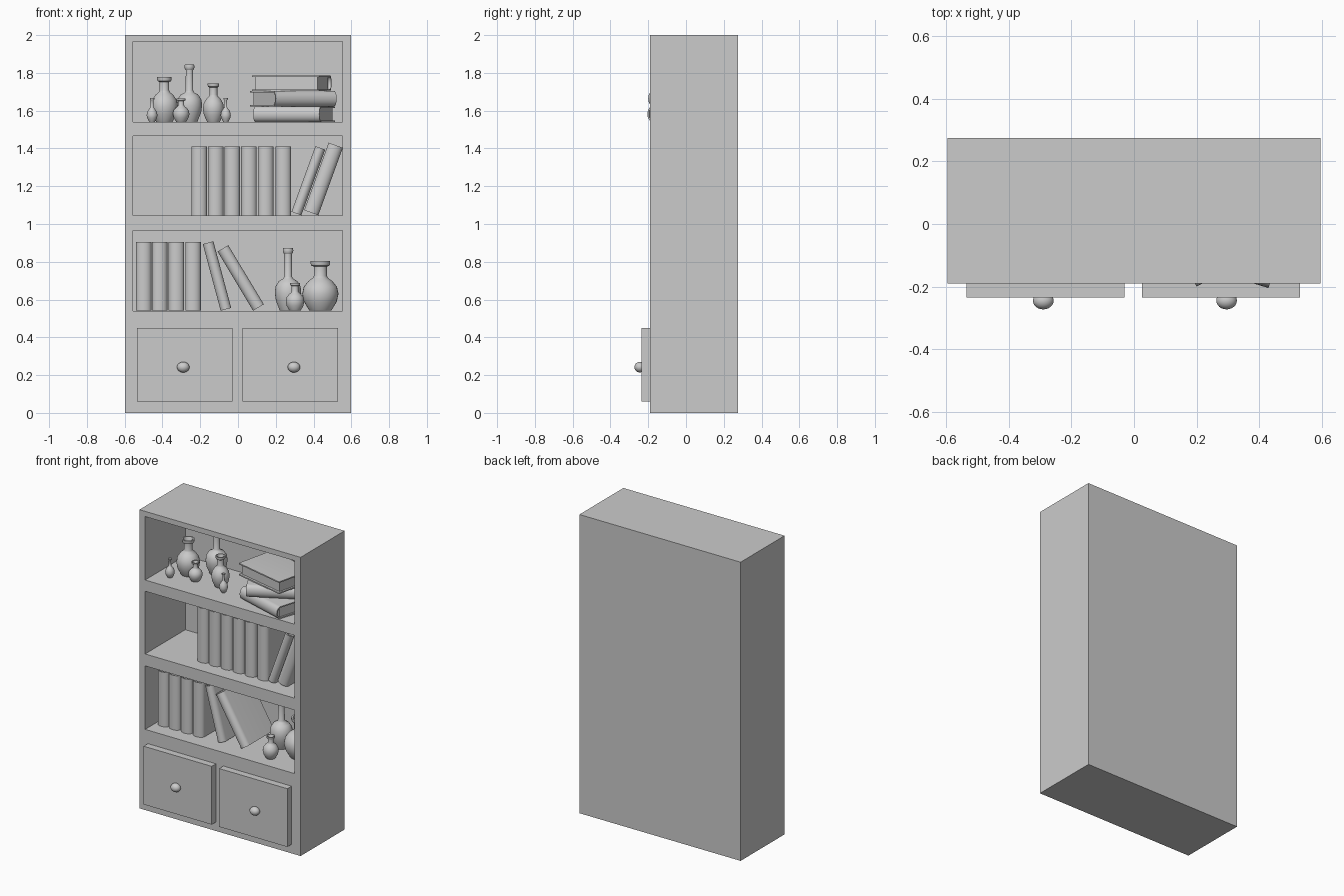
import bpy, bmesh, math
from mathutils import Matrix, Vector

if "Cube" in bpy.data.objects:
    bpy.data.objects.remove(bpy.data.objects["Cube"])

R, T = Matrix.Rotation, Matrix.Translation


def add_object(name, bm, smooth=False):
    bmesh.ops.recalc_face_normals(bm, faces=bm.faces)
    me = bpy.data.meshes.new(name)
    bm.to_mesh(me)
    bm.free()
    ob = bpy.data.objects.new(name, me)
    bpy.context.collection.objects.link(ob)
    if smooth:
        bpy.ops.object.select_all(action='DESELECT')
        ob.select_set(True)
        bpy.context.view_layer.objects.active = ob
        bpy.ops.object.shade_smooth_by_angle(angle=math.radians(35))
    return ob


def add_box(bm, lo, hi):
    lo, hi = Vector(lo), Vector(hi)
    m = T((lo + hi) / 2) @ Matrix.Diagonal((*(hi - lo), 1))
    return bmesh.ops.create_cube(bm, size=1, matrix=m)


def box(name, lo, hi):
    bm = bmesh.new()
    add_box(bm, lo, hi)
    return add_object(name, bm)


# Cabinet carcass with three shelf openings
cabinet = box("cabinet", (-0.597, -0.19, 0), (0.597, 0.275, 2))
for z0, z1 in ((0.54, 0.965), (1.045, 1.465), (1.54, 1.965)):
    cutter = box("opening_cutter", (-0.555, -0.4, z0), (0.552, 0.235, z1))
    cutter.hide_render = True
    mod = cabinet.modifiers.new("opening", 'BOOLEAN')
    mod.object, mod.operation, mod.solver = cutter, 'DIFFERENCE', 'EXACT'
    bpy.context.view_layer.objects.active = cabinet
    bpy.ops.object.modifier_apply(modifier=mod.name)
    bpy.data.objects.remove(cutter)

# Drawers and knobs
for side, x0, x1, kx in (("left", -0.535, -0.03, -0.29), ("right", 0.025, 0.53, 0.296)):
    box(side + "_drawer", (x0, -0.235, 0.06), (x1, -0.18, 0.45))
    bm = bmesh.new()
    bmesh.ops.create_uvsphere(bm, u_segments=24, v_segments=14, radius=1,
                              matrix=T((kx, -0.245, 0.242)) @ Matrix.Diagonal((0.033, 0.028, 0.028, 1)))
    add_object(side + "_knob", bm, True)

L, D, W = 0.365, 0.29, 0.082


def book(name, matrix, w=W, h=L):
    """Book standing on z=0, rounded spine at y=0 facing -y, pages set in."""
    t, bulge, n = 0.008, 0.03, 12
    bm = bmesh.new()

    def outline(a, b, y0):
        pts = [(a, D)]
        for i in range(n + 1):
            ang = math.pi * i / n
            pts.append((a * math.cos(ang), y0 - b * math.sin(ang)))
        return pts + [(-a, D)]
    outer = [bm.verts.new((x, y, 0)) for x, y in outline(w / 2, bulge, bulge)]
    inner = [bm.verts.new((x, y, 0)) for x, y in outline(w / 2 - t, bulge - t, bulge)]
    faces = [bm.faces.new((outer[i], outer[i + 1], inner[i + 1], inner[i]))
             for i in range(len(outer) - 1)]
    ext = bmesh.ops.extrude_face_region(bm, geom=faces, use_keep_orig=True)
    top = [v for v in ext["geom"] if isinstance(v, bmesh.types.BMVert)]
    bmesh.ops.translate(bm, verts=top, vec=(0, 0, h))
    p = w / 2 - t * 0.95
    add_box(bm, (-p, bulge, 0.012), (p, D - 0.015, h - 0.012))
    bm.transform(matrix)
    return add_object(name, bm, True)


# Upright books
for x in (-0.205, -0.118, -0.03, 0.058, 0.146, 0.24):
    book("middle_book", T((x, -0.1, 1.046)))
for x in (-0.499, -0.415, -0.326, -0.238):
    book("lower_book", T((x, -0.1, 0.541)))

# Leaning books, tilted about their lower corner
for x, z, tilt, w, h in ((0.335, 1.046, 20, 0.055, 0.37), (0.425, 1.046, 20, 0.08, 0.38),
                         (-0.092, 0.541, -15, 0.058, L), (0.08, 0.541, -31, 0.066, L)):
    s = math.copysign(w / 2, tilt)
    book("leaning_book", T((x, -0.1, z)) @ R(math.radians(tilt), 4, 'Y') @ T((-s, 0, 0)), w, h)

# Stacked books lying flat
for x, y, level, turn in ((0.081, -0.098, 0, -17), (0.2, -0.2, 1, 28), (0.495, 0.103, 2, 167)):
    z = 1.541 + W * (level + 0.5)
    book("stacked_book", T((x, y, z)) @ R(math.radians(turn), 4, 'Z') @ R(math.pi / 2, 4, 'Y'))

# Vase profiles: radius as share of widest radius, height as share of total
ROUND = [(0, 0), (0.6, 0), (0.64, 0.02), (0.9, 0.18), (1, 0.34), (0.92, 0.48), (0.66, 0.6),
         (0.42, 0.66), (0.36, 0.7), (0.36, 0.89), (0.5, 0.91), (0.54, 0.95), (0.54, 1),
         (0.42, 1), (0.3, 0.88), (0, 0.86)]
TALL = [(0, 0), (0.62, 0), (0.68, 0.03), (0.92, 0.16), (1, 0.28), (0.94, 0.39), (0.7, 0.47),
        (0.38, 0.51), (0.3, 0.54), (0.29, 0.9), (0.36, 0.92), (0.4, 0.96), (0.36, 1),
        (0.26, 1), (0.2, 0.92), (0, 0.9)]
SLIM = [(0, 0), (0.5, 0), (0.55, 0.02), (0.9, 0.16), (1, 0.28), (0.85, 0.44), (0.5, 0.55),
        (0.28, 0.62), (0.25, 0.9), (0.42, 0.96), (0.42, 1), (0.25, 0.99), (0.15, 0.92), (0, 0.9)]


def vase(name, profile, x, y, z, r, h):
    bm = bmesh.new()
    verts = [bm.verts.new((a * r, 0, b * h)) for a, b in profile]
    edges = [bm.edges.new(e) for e in zip(verts, verts[1:])]
    bmesh.ops.spin(bm, geom=verts + edges, cent=(0, 0, 0), axis=(0, 0, 1),
                   angle=2 * math.pi, steps=28, use_duplicate=False)
    bmesh.ops.remove_doubles(bm, verts=bm.verts, dist=1e-5)
    bm.transform(T((x, y, z)))
    add_object(name, bm, True)


# Vases on the top and lower shelves
for args in (("round_vase", ROUND, -0.39, 0.03, 1.541, 0.072, 0.237),
             ("tall_vase", TALL, -0.257, 0.14, 1.541, 0.067, 0.304),
             ("medium_vase", ROUND, -0.13, 0.0, 1.541, 0.056, 0.204),
             ("small_vase", ROUND, -0.301, -0.02, 1.541, 0.044, 0.124),
             ("slim_vase_left", SLIM, -0.455, -0.07, 1.541, 0.029, 0.125),
             ("slim_vase_right", SLIM, -0.065, -0.06, 1.541, 0.027, 0.125),
             ("lower_tall_vase", TALL, 0.265, 0.08, 0.541, 0.07, 0.333),
             ("lower_round_vase", ROUND, 0.436, 0.03, 0.541, 0.096, 0.262),
             ("lower_small_vase", ROUND, 0.302, -0.085, 0.541, 0.049, 0.146)):
    vase(*args)
